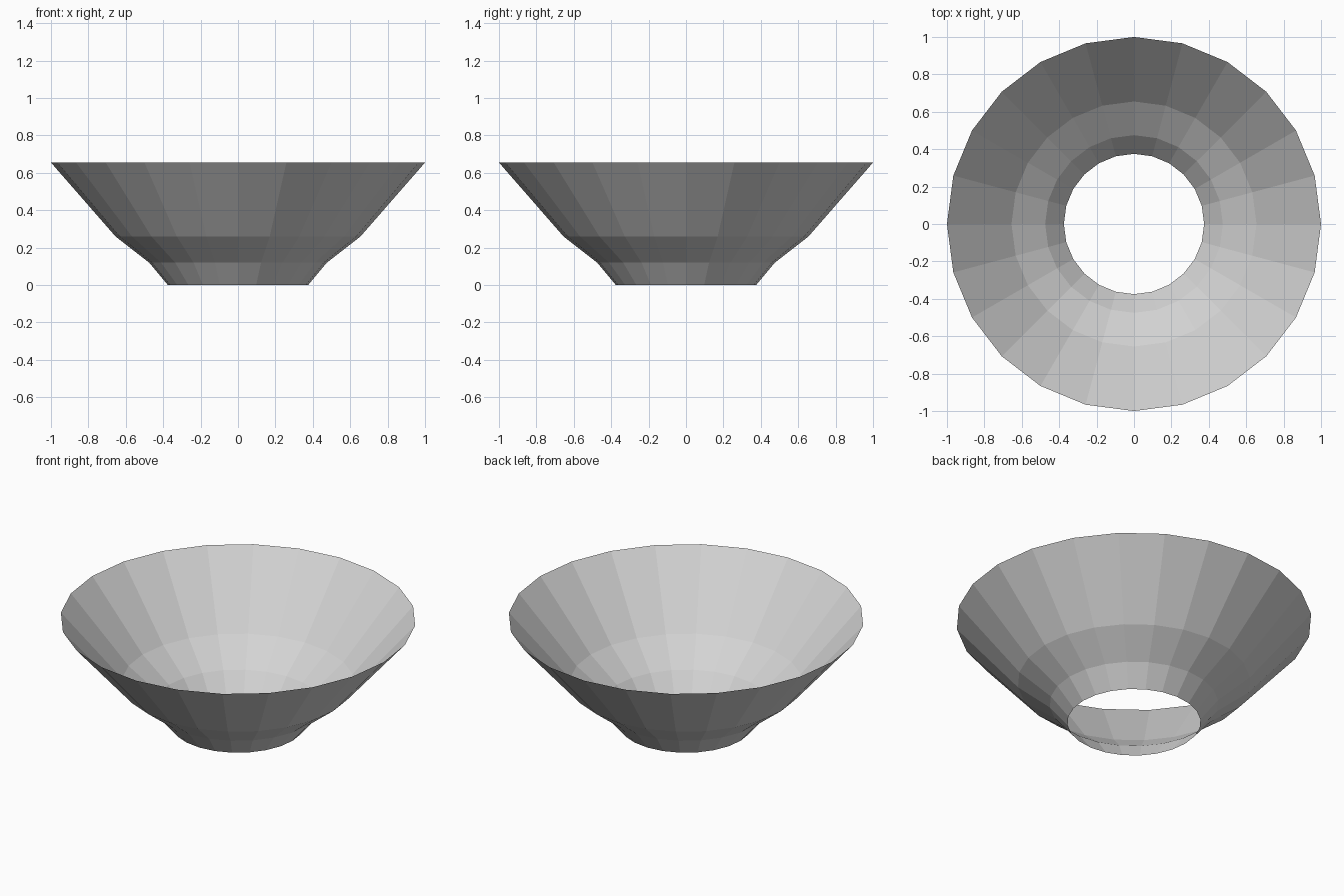
import bpy, bmesh
from math import cos, sin, tau

if "Cube" in bpy.data.objects:
    bpy.data.objects.remove(bpy.data.objects["Cube"])

SIDES = 24
# Wall profile from the open base to the rim: (radius, height)
PROFILE = [(0.375, 0.0), (0.475, 0.12), (0.655, 0.26), (1.0, 0.655)]

grey = bpy.data.materials.new("light_grey")
grey.diffuse_color = (0.65, 0.65, 0.65, 1)
grey.use_nodes = True
grey.node_tree.nodes["Principled BSDF"].inputs["Base Color"].default_value = grey.diffuse_color

# Open, single-walled flared bowl made of stacked rings
bm = bmesh.new()
rings = [[bm.verts.new((r * cos(tau * i / SIDES), r * sin(tau * i / SIDES), z))
          for i in range(SIDES)] for r, z in PROFILE]
for low, high in zip(rings, rings[1:]):
    for i in range(SIDES):
        j = (i + 1) % SIDES
        bm.faces.new((low[i], low[j], high[j], high[i]))

mesh = bpy.data.meshes.new("flared_bowl")
bm.to_mesh(mesh)
bm.free()
mesh.materials.append(grey)
bowl = bpy.data.objects.new("flared_bowl", mesh)
bpy.context.collection.objects.link(bowl)
